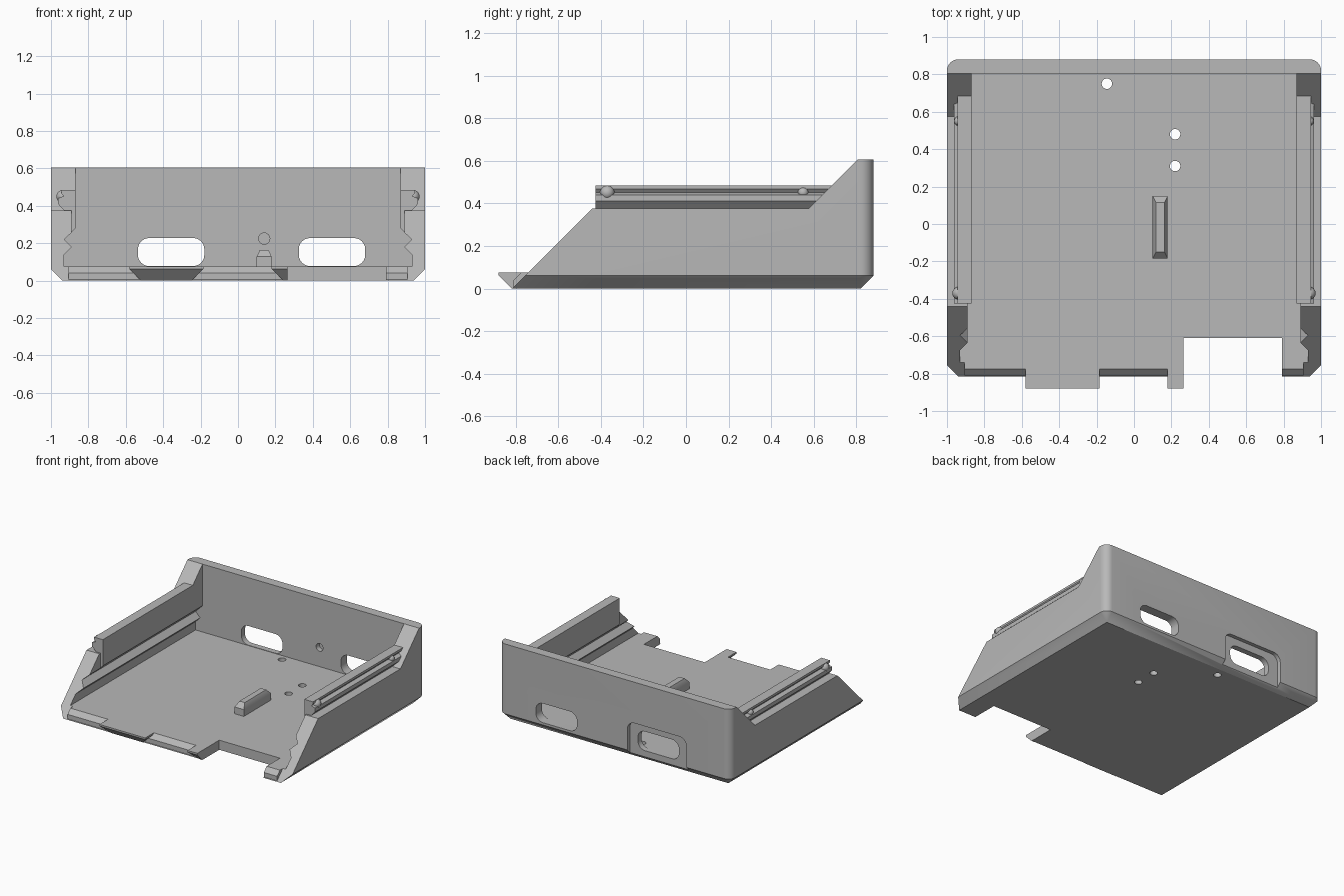
import bpy, bmesh, math
from mathutils import Vector

cube = bpy.data.objects.get("Cube")
if cube:
    bpy.data.objects.remove(cube, do_unlink=True)

grey = bpy.data.materials.new("plain_grey")
grey.use_nodes = True
grey.diffuse_color = (0.48, 0.48, 0.48, 1)
grey.node_tree.nodes["Principled BSDF"].inputs["Base Color"].default_value = (0.48, 0.48, 0.48, 1)


def finish(name, bm):
    bmesh.ops.recalc_face_normals(bm, faces=bm.faces)
    mesh = bpy.data.meshes.new(name)
    bm.to_mesh(mesh)
    bm.free()
    mesh.materials.append(grey)
    obj = bpy.data.objects.new(name, mesh)
    bpy.context.collection.objects.link(obj)
    return obj


def hull(name, points):
    bm = bmesh.new()
    for p in points:
        bm.verts.new(p)
    res = bmesh.ops.convex_hull(bm, input=bm.verts)
    loose = [v for v in bm.verts if not v.link_faces]
    bmesh.ops.delete(bm, geom=loose, context='VERTS')
    bmesh.ops.dissolve_limit(bm, angle_limit=0.01, verts=bm.verts, edges=bm.edges)
    return finish(name, bm)


def prism(name, outline, axis, a, b):
    """Extrude a 2D outline along x (outline y,z), y (x,z) or z (x,y)."""
    def place(p, d):
        return {'x': (d, *p), 'y': (p[0], d, p[1]), 'z': (*p, d)}[axis]
    bm = bmesh.new()
    face = bm.faces.new([bm.verts.new(place(p, a)) for p in outline])
    ext = bmesh.ops.extrude_face_region(bm, geom=[face])
    verts = [g for g in ext["geom"] if isinstance(g, bmesh.types.BMVert)]
    bmesh.ops.translate(bm, verts=verts, vec=Vector(place((0, 0), b - a)))
    return finish(name, bm)


def rounded(x0, x1, z0, z1, r, steps=6):
    pts = []
    for cx, cz, q in ((x1 - r, z1 - r, 0), (x0 + r, z1 - r, 1),
                      (x0 + r, z0 + r, 2), (x1 - r, z0 + r, 3)):
        for i in range(steps + 1):
            t = (q + i / steps) * math.pi / 2
            pts.append((cx + r * math.cos(t), cz + r * math.sin(t)))
    return pts


def rect(x0, x1, y0, y1):
    return [(x0, y0), (x1, y0), (x1, y1), (x0, y1)]


def circle(x, y, r, n=24):
    return [(x + r * math.cos(2 * math.pi * i / n), y + r * math.sin(2 * math.pi * i / n))
            for i in range(n)]


def combine(target, other, operation):
    mod = target.modifiers.new("combine", 'BOOLEAN')
    mod.object, mod.operation, mod.solver = other, operation, 'EXACT'
    bpy.context.view_layer.objects.active = target
    bpy.ops.object.modifier_apply(modifier=mod.name)
    bpy.data.objects.remove(other, do_unlink=True)


def cut(other):
    combine(tray, other, 'DIFFERENCE')


FLOOR, BACK, FRONT = 0.075, 0.805, -0.815

# outer block: rounded rear corners, chamfered bottom edges
points = []
for s in (-1, 1):
    points += [(s * 0.94, FRONT, 0), (s * 0.94, 0.82, 0)]
    for z in (0.06, 0.605):
        points.append((s, FRONT, z))
        for i in range(9):
            t = i / 8 * math.pi / 2
            points.append((s * (0.94 + 0.06 * math.cos(t)), 0.82 + 0.06 * math.sin(t), z))
tray = hull("tray", points)

# sloped side wall outline
cut(prism("slope_cutter", [(-1.2, -0.385), (-0.44, 0.375), (0.575, 0.375), (0.9, 0.7), (-1.2, 0.7)],
          'x', -1.5, 1.5))

# inner space with grooved walls
groove = [(0.93, FLOOR), (0.93, 0.14), (0.89, 0.18), (0.93, 0.22)]
front_half = groove + [(0.89, 0.257), (0.89, 0.8)]
rear_half = groove + [(0.89, 0.26), (0.87, 0.28), (0.87, 0.8)]
for half, y0, y1 in ((front_half, -1.2, -0.425), (rear_half, -0.426, BACK)):
    cut(prism("space_cutter", half + [(-x, z) for x, z in reversed(half)], 'y', y0, y1))

# front lip of the floor
lip = prism("lip", [(-0.6, 0), (-0.6, FLOOR), (-0.775, FLOOR), (-0.81, 0.04), (-0.81, 0)],
            'x', -0.905, 0.905)
combine(tray, lip, 'UNION')

# front tabs with chamfered undersides
for x0, x1 in ((-0.58, -0.185), (0.18, 0.575)):
    pts = [(x, y, z) for x in (x0, x1) for y in (-0.88, -0.7) for z in (0.062, FLOOR)]
    pts += [(x, y, 0) for x in (x0 + 0.062, x1 - 0.062) for y in (-0.818, -0.7)]
    combine(tray, hull("tab", pts), 'UNION')

# floor notch, floor holes and a blind hole in the back wall
cut(prism("notch_cutter", rect(0.265, 0.79, -1.2, -0.61), 'z', -0.2, 0.2))
for x, y in ((-0.145, 0.75), (0.22, 0.48), (0.22, 0.31)):
    cut(prism("hole_cutter", circle(x, y, 0.028), 'z', -0.2, 0.2))
cut(prism("blind_cutter", circle(0.14, 0.225, 0.03), 'y', 0.7, 0.845))

# back wall openings and the recess around one of them
for x0, x1 in ((-0.535, -0.18), (0.325, 0.68)):
    cut(prism("slot_cutter", rounded(x0, x1, 0.078, 0.228, 0.06), 'y', 0.7, 1.1))
recess = [p for p in rounded(-0.62, -0.11, 0, 0.285, 0.06) if p[1] > 0.1]
cut(prism("recess_cutter", recess + [(-0.62, 0.03), (-0.11, 0.03)], 'y', 0.85, 1.1))

# upper rails with grooved outer side, and round catches
rail = [(0.87, 0.36), (0.87, 0.485), (0.945, 0.485), (0.945, 0.468), (0.932, 0.452),
        (0.962, 0.44), (0.962, 0.41), (0.93, 0.375), (0.93, 0.36)]
for s, side in ((1, "left"), (-1, "right")):
    prism(side + "_rail", [(s * x, z) for x, z in rail], 'y', -0.425, 0.7)
    for y, r, end in ((-0.37, 0.034, "front"), (0.55, 0.025, "rear")):
        bm = bmesh.new()
        bmesh.ops.create_uvsphere(bm, u_segments=20, v_segments=12, radius=r)
        bmesh.ops.translate(bm, verts=bm.verts, vec=(s * 0.937, y, 0.45))
        finish(f"{side}_{end}_catch", bm)

# raised block on the floor, chamfered on top
pts = [(x, y, z) for x in (0.1, 0.18) for y in (-0.185, 0.15) for z in (0.07, 0.128)]
pts += [(x, y, 0.165) for x in (0.117, 0.163) for y in (-0.15, 0.115)]
hull("floor_block", pts)

# smooth shading on the curved parts only
for obj in bpy.context.scene.objects:
    obj.select_set(obj.type == 'MESH')
bpy.context.view_layer.objects.active = tray
bpy.ops.object.shade_smooth_by_angle(angle=math.radians(28))
